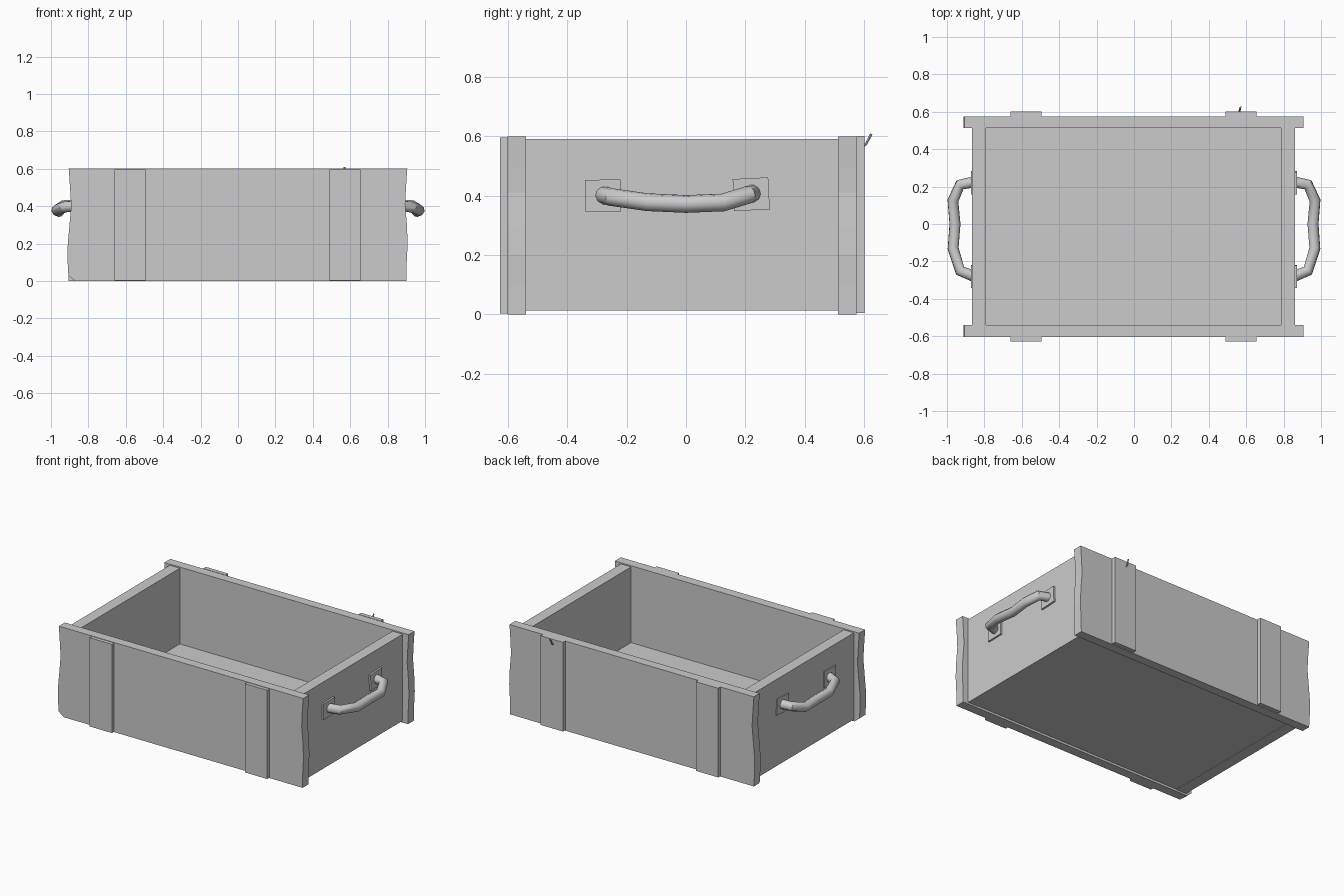
import bpy, bmesh
from mathutils import Vector

if "Cube" in bpy.data.objects:
    bpy.data.objects.remove(bpy.data.objects["Cube"])


def finish(name, bm):
    bmesh.ops.recalc_face_normals(bm, faces=bm.faces)
    me = bpy.data.meshes.new(name)
    bm.to_mesh(me)
    bm.free()
    ob = bpy.data.objects.new(name, me)
    bpy.context.collection.objects.link(ob)
    return ob


def prism(name, outline, y0, y1):
    """Extrude an x/z outline from y0 to y1."""
    bm = bmesh.new()
    face = bm.faces.new([bm.verts.new((x, y0, z)) for x, z in outline])
    ext = bmesh.ops.extrude_face_region(bm, geom=[face])["geom"]
    bmesh.ops.translate(bm, vec=(0, y1 - y0, 0),
                        verts=[v for v in ext if isinstance(v, bmesh.types.BMVert)])
    return finish(name, bm)


def box(name, x0, x1, y0, y1, z0, z1):
    return prism(name, [(x0, z0), (x1, z0), (x1, z1), (x0, z1)], y0, y1)


def tube(name, points, radius, sides=10):
    cu = bpy.data.curves.new(name, "CURVE")
    cu.dimensions = "3D"
    cu.bevel_depth = radius
    cu.bevel_resolution = sides // 2 - 2
    cu.use_fill_caps = True
    sp = cu.splines.new("POLY")
    sp.points.add(len(points) - 1)
    for p, co in zip(sp.points, points):
        p.co = (*co, 1)
    ob = bpy.data.objects.new(name, cu)
    bpy.context.collection.objects.link(ob)
    bpy.context.view_layer.objects.active = ob
    ob.select_set(True)
    bpy.ops.object.convert(target="MESH")
    bpy.ops.object.shade_smooth_by_angle(angle=0.7)
    bpy.context.object.select_set(False)


# Long planks with worn, wavy ends; the front one has a broken corner
right_end = [(0.90, 0), (0.902, 0.1), (0.907, 0.2), (0.903, 0.3),
             (0.894, 0.41), (0.898, 0.5), (0.905, 0.6)]
left_end = [(-0.905, 0.6), (-0.898, 0.5), (-0.892, 0.4), (-0.90, 0.31),
            (-0.91, 0.2), (-0.912, 0.12)]
prism("front_plank", right_end + left_end + [(-0.907, 0.03), (-0.87, 0)], -0.603, -0.54)
prism("back_plank", right_end + left_end + [(-0.905, 0)], 0.513, 0.575)

# End panels and floor
box("left_panel", -0.865, -0.79, -0.54, 0.513, 0.012, 0.592)
box("right_panel", 0.785, 0.86, -0.54, 0.513, 0.012, 0.592)
box("floor", -0.79, 0.785, -0.54, 0.513, 0.015, 0.085)

# Vertical battens
for side, x0, x1 in (("left", -0.66, -0.495), ("right", 0.49, 0.655)):
    box(f"front_{side}_batten", x0, x1, -0.627, -0.603, 0.003, 0.597)
    box(f"back_{side}_batten", x0, x1, 0.575, 0.602, 0.005, 0.602)

# Rope handles with mounting plates
path = [(0.855, 0.225, 0.408), (0.93, 0.21, 0.403), (0.968, 0.125, 0.377),
        (0.957, 0.0, 0.372), (0.967, -0.13, 0.378), (0.93, -0.25, 0.395),
        (0.855, -0.28, 0.402)]
for side, s in (("right", 1), ("left", -1)):
    tube(f"{side}_handle", [Vector((s * x, y, z)) for x, y, z in path], 0.03)
    for end, y, z in (("back", 0.22, 0.405), ("front", -0.28, 0.4)):
        xs = sorted((s * 0.855, s * 0.872))
        ob = box(f"{side}_{end}_plate", *xs, -0.06, 0.06, -0.054, 0.054)
        ob.location = (0, y, z)
        ob.rotation_euler.x = 0.05 if end == "back" else 0.02

# Bent nail at the back
tube("bent_nail", [(0.565, 0.595, 0.565), (0.565, 0.608, 0.575), (0.57, 0.625, 0.608)], 0.005, 6)
